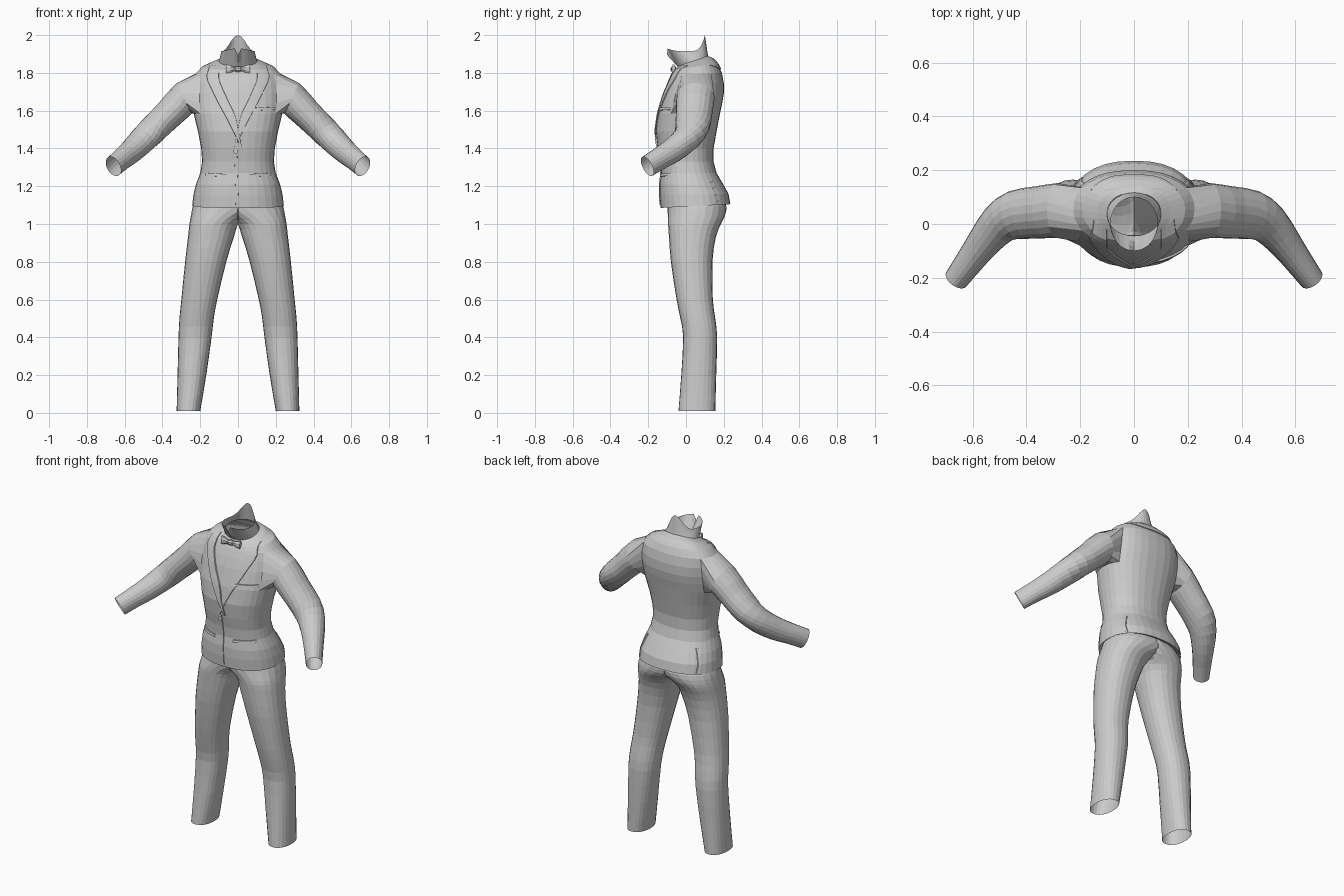
import bpy, bmesh, math
from mathutils import Vector
from mathutils.bvhtree import BVHTree

if "Cube" in bpy.data.objects:
    bpy.data.objects.remove(bpy.data.objects["Cube"])


def power(v, e):
    return math.copysign(abs(v) ** e, v)


def smooth_stations(st, k=2):
    """Catmull-Rom subdivision of a list of parameter tuples."""
    out = []
    for i in range(len(st) - 1):
        p0, p1, p2, p3 = st[max(i - 1, 0)], st[i], st[i + 1], st[min(i + 2, len(st) - 1)]
        for s in range(k):
            t = s / k
            out.append(tuple(0.5 * (2 * b + (c - a) * t + (2 * a - 5 * b + 4 * c - d) * t * t
                                    + (3 * b - a - 3 * c + d) * t ** 3)
                             for a, b, c, d in zip(p0, p1, p2, p3)))
    return out + [st[-1]]


def loft(bm, rings, closed=True, caps=False):
    rows = [[bm.verts.new(p) for p in r] for r in rings]
    for a, b in zip(rows, rows[1:]):
        n = len(a)
        for i in range(n if closed else n - 1):
            j = (i + 1) % n
            bm.faces.new((a[i], a[j], b[j], b[i]))
    if caps:
        bm.faces.new(rows[0])
        bm.faces.new(rows[-1])
    return rows


def finish(name, bm, mirror=False):
    bmesh.ops.recalc_face_normals(bm, faces=bm.faces)
    me = bpy.data.meshes.new(name)
    bm.to_mesh(me)
    bm.free()
    ob = bpy.data.objects.new(name, me)
    bpy.context.collection.objects.link(ob)
    if mirror:
        m = ob.modifiers.new("Mirror", 'MIRROR')
        m.use_clip = True
        m.merge_threshold = 0.0005
    return ob


# Trousers: one leg lofted upward, flattened on the centre plane above the crotch
legs = [(.01, .20, .325, -.04, .155), (.2, .168, .32, -.025, .16), (.4, .14, .315, -.015, .165),
        (.5, .128, .31, -.03, .155), (.6, .11, .30, -.05, .142), (.8, .062, .28, -.08, .14),
        (.93, .022, .265, -.09, .158), (1.0, -.005, .257, -.095, .185), (1.04, -.07, .25, -.096, .205),
        (1.09, -.18, .24, -.098, .215), (1.14, -.215, .215, -.10, .195)]
bm = bmesh.new()
N = 24
rings = []
for z, x0, x1, yf, yb in smooth_stations(legs):
    ring = []
    for i in range(N):
        t = 2 * math.pi * i / N
        x = (x0 + x1) / 2 + (x1 - x0) / 2 * power(math.cos(t), .9)
        y = (yf + yb) / 2 + (yb - yf) / 2 * power(math.sin(t), .9)
        ring.append((max(x, 0), y, z))
    rings.append(ring)
loft(bm, rings)
inner = [f for f in bm.faces if all(v.co.x < 1e-5 for v in f.verts)]
bmesh.ops.delete(bm, geom=inner, context='FACES')
finish("trousers", bm, True)

# Jacket body: half rings (z front, z back, half width, y front, y back)
body = [(1.11, 1.12, .215, -.11, .205), (1.085, 1.105, .243, -.135, .235), (1.15, 1.16, .236, -.14, .225),
        (1.21, 1.21, .223, -.14, .197), (1.27, 1.27, .20, -.132, .162), (1.33, 1.33, .19, -.137, .146),
        (1.40, 1.40, .195, -.15, .146), (1.49, 1.49, .212, -.16, .162),
        (1.585, 1.585, .235, -.148, .18), (1.64, 1.64, .238, -.133, .192), (1.69, 1.69, .238, -.12, .2),
        (1.745, 1.745, .235, -.10, .2), (1.79, 1.80, .225, -.08, .19),
        (1.815, 1.85, .19, -.066, .168), (1.825, 1.88, .135, -.052, .138), (1.835, 1.89, .10, -.042, .115)]
M = 17
rings = []
for zf, zb, w, yf, yb in body:
    ring = []
    for i in range(M):
        t = math.pi * (i / (M - 1) - .5)
        s = math.sin(t)
        x = 0 if i in (0, M - 1) else w * power(math.cos(t), .85)
        ring.append((x, (yf + yb) / 2 + (yb - yf) / 2 * power(s, .9), (zf + zb) / 2 + (zb - zf) / 2 * s))
    rings.append(ring)
bm = bmesh.new()
rows = loft(bm, rings, closed=False)

# Armhole cut out of the side, then the sleeve bridged onto it
B, T, L, R = 8, 12, 5, 11
hole = {rows[j][i] for j in range(B, T + 1) for i in range(L, R + 1)}
bmesh.ops.delete(bm, geom=[f for f in bm.faces if all(v in hole for v in f.verts)], context='FACES')
arm = [(.285, .05, 1.665, .102, .09), (.36, .043, 1.588, .097, .08), (.44, .033, 1.51, .092, .076),
       (.50, -.0, 1.45, .077, .071), (.56, -.07, 1.39, .062, .066), (.61, -.137, 1.348, .053, .06),
       (.66, -.205, 1.305, .046, .058)]
arm = smooth_stations(arm)
srings = []
for k, st in enumerate(arm):
    c = Vector(st[:3])
    tan = Vector(arm[min(k + 1, len(arm) - 1)][:3]) - Vector(arm[max(k - 1, 0)][:3])
    if k == 0:
        tan = Vector((.9, 0, -.43))
    tan.normalize()
    side = Vector((0, 0, 1)).cross(tan).normalized()
    up = tan.cross(side)
    srings.append([c + side * st[3] * math.cos(a) + up * st[4] * math.sin(a)
                   for a in (2 * math.pi * i / 20 for i in range(20))])
srows = loft(bm, srings)
holerim = [e for e in bm.edges if e.is_boundary and e.verts[0] in hole and e.verts[1] in hole]
first = set(srows[0])
cuffrim = [e for e in bm.edges if e.is_boundary and e.verts[0] in first and e.verts[1] in first]
bmesh.ops.bridge_loops(bm, edges=holerim + cuffrim)
bmesh.ops.recalc_face_normals(bm, faces=bm.faces)
surface = BVHTree.FromBMesh(bm)
finish("jacket", bm, True)


def sample(line, t):
    f = t * (len(line) - 1)
    i = min(int(f), len(line) - 2)
    return Vector(line[i]).lerp(Vector(line[i + 1]), f - i)


def drape(name, a, b, off=.006, view='front', flip=False, n=14):
    """Raised strip between two outlines, projected on the jacket."""
    bm = bmesh.new()
    rings = []
    for k in range(n + 1):
        pa, pb = sample(a, k / n), sample(b, k / n)
        ring = []
        for s, o in ((0, -.002), (.03, off), (.35, off), (.65, off), (.97, off), (1, -.002)):
            u, z = pa.lerp(pb, s)
            sx = -1 if flip else 1
            if view == 'side':
                start, d = Vector((.6, u, z)), Vector((-1, 0, 0))
            else:
                sg = -1 if view == 'front' else 1
                sx *= -1 if u < 0 else 1
                start, d = Vector((abs(u) + 1e-4, sg, z)), Vector((0, -sg, 0))
            hit = surface.ray_cast(start, d)[0]
            if hit is None:
                hit = surface.find_nearest(Vector((start.x, .1 if view == 'back' else -.04, z)))[0]
            p = hit - d * o
            ring.append((p.x * sx, p.y, p.z))
        rings.append(ring)
    loft(bm, rings, closed=False)
    return finish(name, bm)


# Lapels, pockets and side vents on both sides
for flip, tag in ((False, "left"), (True, "right")):
    drape("lapel_" + tag, [(.10, 1.84), (.10, 1.76), (.06, 1.67), (.015, 1.58), (-.02, 1.41)],
          [(.15, 1.84), (.17, 1.775), (.11, 1.65), (.05, 1.54), (-.015, 1.41)],
          .008 if flip else .005, flip=flip)
    drape("hip_pocket_" + tag, [(.06, 1.265), (.175, 1.27)], [(.06, 1.25), (.175, 1.255)], .008, flip=flip)
    drape("side_vent_" + tag, [(.125, 1.24), (.165, 1.11)], [(.135, 1.24), (.175, 1.11)], .005, 'side', flip)
drape("breast_pocket", [(.08, 1.615), (.20, 1.62)], [(.08, 1.60), (.20, 1.605)], .008)
drape("front_edge", [(-.02, 1.41), (-.012, 1.10)], [(-.005, 1.41), (.003, 1.10)], .004)
drape("back_collar", [(-.16, 1.84), (-.08, 1.82), (.08, 1.82), (.16, 1.84)],
      [(-.11, 1.865), (-.06, 1.88), (.06, 1.88), (.11, 1.865)], .005, 'back')

# Standing shirt collar with a raised back and a front notch
bm = bmesh.new()
rings = []
for h in (0, .33, .67, 1):
    ring = []
    for i in range(32):
        t = 2 * math.pi * i / 32
        s = math.sin(t)
        yf, yb = -.044 - .056 * h, .117 - .017 * h
        low = 1.86 + .027 * s
        top = 1.915 + .085 * max(0, s) ** 5 + .015 * max(0, -s) ** 3 - (.035 if i == 24 else 0)
        ring.append(((.101 - .013 * h) * math.cos(t), (yf + yb) / 2 + (yb - yf) / 2 * s, low + (top - low) * h))
    rings.append(ring)
loft(bm, rings)
finish("shirt_collar", bm)

# Bow tie
bm = bmesh.new()
loft(bm, [[(x, -.066 + ry * math.cos(a), 1.82 + rz * math.sin(a))
           for a in (math.pi / 4 * (k + .5) for k in range(8))]
          for x, ry, rz in ((0, .016, .016), (.012, .016, .016), (.017, .01, .011),
                            (.04, .014, .021), (.064, .01, .027))])
bmesh.ops.holes_fill(bm, edges=[e for e in bm.edges if e.is_boundary and e.verts[0].co.x > .05])
finish("bow_tie", bm, True)

# Jacket button
hit = surface.ray_cast(Vector((.001, -1, 1.385)), Vector((0, 1, 0)))[0]
bpy.ops.mesh.primitive_cylinder_add(vertices=12, radius=.012, depth=.02,
                                    location=(-.012, hit.y, 1.385), rotation=(math.pi / 2, 0, 0))
bpy.context.object.name = "button"
